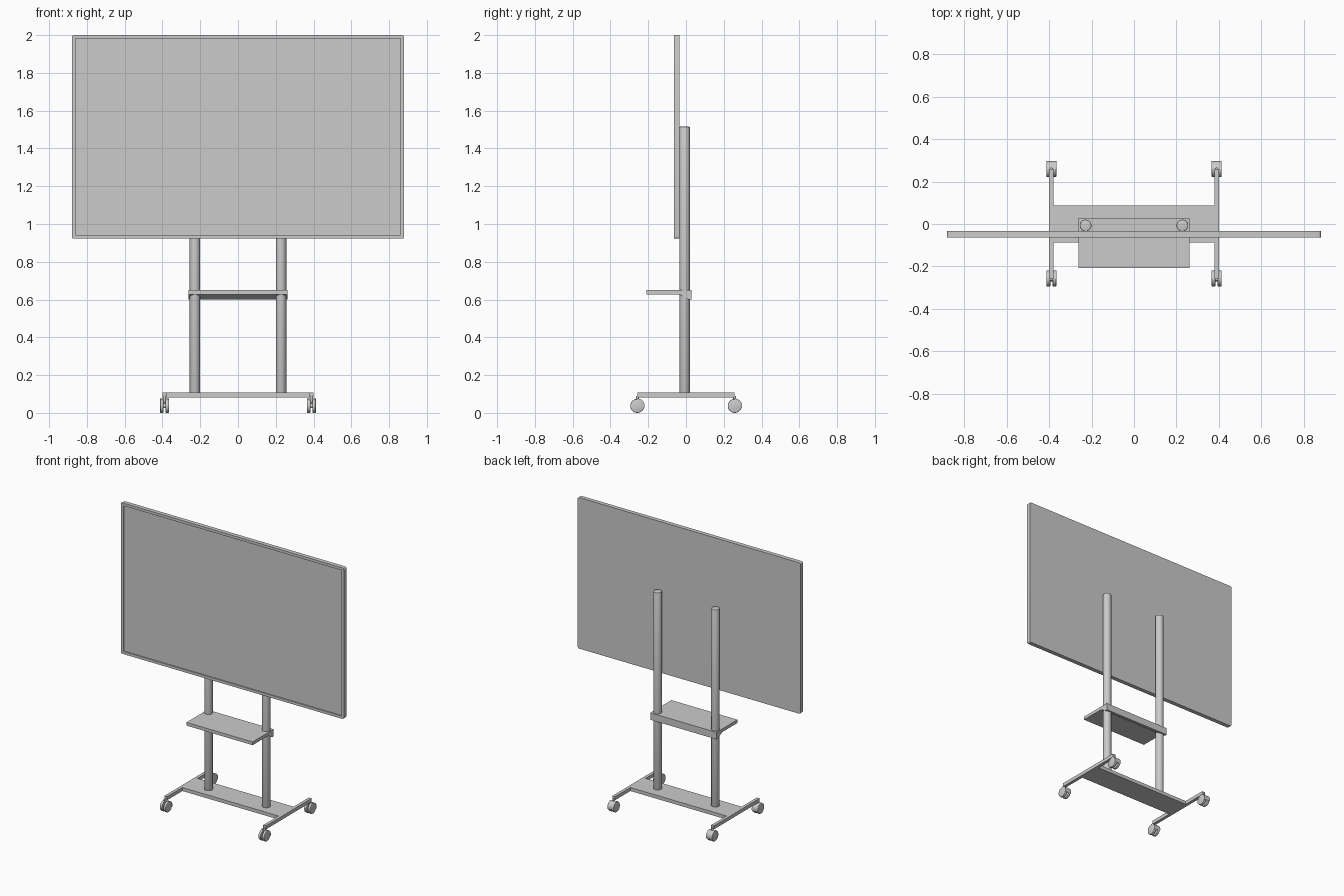
import bpy, bmesh, math
from mathutils import Matrix

if "Cube" in bpy.data.objects:
    bpy.data.objects.remove(bpy.data.objects["Cube"])


def finish(name, bm, smooth=False):
    bmesh.ops.recalc_face_normals(bm, faces=bm.faces)
    me = bpy.data.meshes.new(name)
    bm.to_mesh(me)
    bm.free()
    ob = bpy.data.objects.new(name, me)
    bpy.context.collection.objects.link(ob)
    if smooth:
        bpy.ops.object.select_all(action='DESELECT')
        ob.select_set(True)
        bpy.context.view_layer.objects.active = ob
        bpy.ops.object.shade_smooth_by_angle(angle=math.radians(35))
    return ob


def add_box(bm, x0, x1, y0, y1, z0, z1):
    m = Matrix.Translation(((x0 + x1) / 2, (y0 + y1) / 2, (z0 + z1) / 2))
    m = m @ Matrix.Diagonal((x1 - x0, y1 - y0, z1 - z0, 1))
    return bmesh.ops.create_cube(bm, size=1, matrix=m)['verts']


def box(name, *dims):
    bm = bmesh.new()
    add_box(bm, *dims)
    return finish(name, bm)


def prism(name, profile, x0, x1, smooth=False):
    """Extrude a (y, z) profile along x."""
    bm = bmesh.new()
    f = bm.faces.new([bm.verts.new((x0, y, z)) for y, z in profile])
    r = bmesh.ops.extrude_face_region(bm, geom=[f])
    vs = [v for v in r['geom'] if isinstance(v, bmesh.types.BMVert)]
    bmesh.ops.translate(bm, verts=vs, vec=(x1 - x0, 0, 0))
    return finish(name, bm, smooth)


def cylinder(name, centre, radius, depth, axis='Z', bevel=0.004, seg=32):
    bm = bmesh.new()
    m = Matrix.Translation(centre)
    if axis == 'X':
        m = m @ Matrix.Rotation(math.pi / 2, 4, 'Y')
    bmesh.ops.create_cone(bm, cap_ends=True, segments=seg, radius1=radius,
                          radius2=radius, depth=depth, matrix=m)
    if bevel:
        rims = [e for e in bm.edges if any(len(f.verts) > 4 for f in e.link_faces)]
        bmesh.ops.bevel(bm, geom=rims, offset=bevel, segments=2, profile=0.5, affect='EDGES')
    return finish(name, bm, True)


# Display: thin rounded panel with a recessed front
bm = bmesh.new()
add_box(bm, -0.88, 0.88, -0.064, -0.034, 0.922, 2.0)
corners = [e for e in bm.edges
           if abs(e.verts[0].co.y - e.verts[1].co.y) > 0.01]
bmesh.ops.bevel(bm, geom=corners, offset=0.012, segments=4, profile=0.5, affect='EDGES')
bm.normal_update()
front = [f for f in bm.faces if f.normal.y < -0.9]
bmesh.ops.inset_region(bm, faces=front, thickness=0.019)
bmesh.ops.extrude_face_region(bm, geom=[])
r = bmesh.ops.extrude_discrete_faces(bm, faces=front)
screen_verts = {v for f in r['faces'] for v in f.verts}
bmesh.ops.translate(bm, verts=list(screen_verts), vec=(0, 0.008, 0))
finish('display_panel', bm, True)

# Shelf with a wedge-shaped thick rear edge
prism('shelf', [(-0.208, 0.627), (-0.208, 0.65), (0.029, 0.65), (0.029, 0.60),
                (0.014, 0.60), (-0.035, 0.627)], -0.261, 0.261)

# Base plate
box('base_plate', -0.39, 0.39, -0.086, 0.086, 0.082, 0.107)

for side, sx in (('left', -1), ('right', 1)):
    # Upright pole and base side rail
    cylinder(side + '_pole', (sx * 0.228, -0.007, 0.8075), 0.0275, 1.415)
    x0, x1 = sorted((sx * 0.379, sx * 0.401))
    box(side + '_base_rail', x0, x1, -0.258, 0.258, 0.082, 0.107)

    for end, sy in (('front', -1), ('back', 1)):
        tag = f'{side}_{end}_caster'
        cx, cy, cz = sx * 0.389, sy * 0.258, 0.037
        # Twin wheels
        for i, dx in enumerate((-0.0145, 0.0145)):
            cylinder(f'{tag}_wheel_{i + 1}', (cx + dx, cy, cz), 0.037, 0.019, 'X', 0.005, 24)
        # Axle hub and stem
        cylinder(tag + '_axle', (cx, cy, cz), 0.012, 0.02, 'X', 0)
        cylinder(tag + '_stem', (cx, cy, 0.072), 0.008, 0.036, 'Z', 0, 16)
        # Curved hood over the outer half of the wheels
        arc = [math.radians(90 - 12 * i) for i in range(10)]
        pts = [(cy + 0.039 * math.cos(a), cz + 0.039 * math.sin(a)) for a in arc]
        pts += [(cy + 0.034 * math.cos(a), cz + 0.034 * math.sin(a)) for a in reversed(arc)]
        prism(tag + '_hood', pts, cx - 0.024, cx + 0.024, True)
